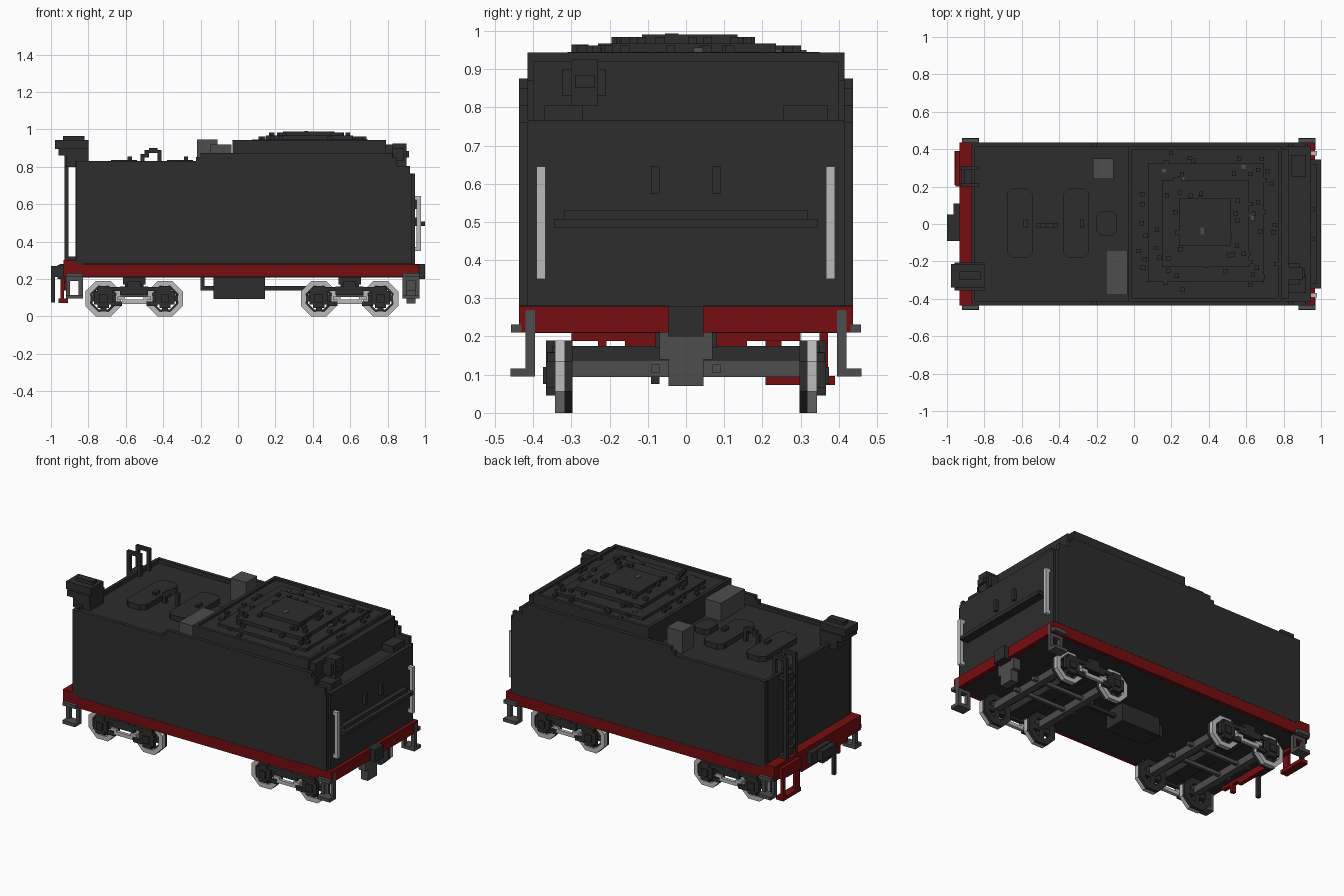
import bpy, bmesh, math, random
from mathutils import Matrix, Vector

if "Cube" in bpy.data.objects:
    bpy.data.objects.remove(bpy.data.objects["Cube"])


def material(name, r, g, b):
    m = bpy.data.materials.new(name)
    m.use_nodes = True
    m.diffuse_color = (r, g, b, 1)
    bsdf = next(n for n in m.node_tree.nodes if n.type == 'BSDF_PRINCIPLED')
    bsdf.inputs["Base Color"].default_value = (r, g, b, 1)
    return m


DARK = material("dark_iron", 0.026, 0.026, 0.026)
RED = material("frame_red", 0.18, 0.004, 0.005)
GREY = material("mid_grey", 0.075, 0.075, 0.075)
LIGHT = material("light_steel", 0.5, 0.5, 0.5)


def finish(name, bm, mat):
    bmesh.ops.recalc_face_normals(bm, faces=bm.faces)
    me = bpy.data.meshes.new(name)
    bm.to_mesh(me)
    bm.free()
    me.materials.append(mat)
    ob = bpy.data.objects.new(name, me)
    bpy.context.collection.objects.link(ob)
    return ob


def boxes(name, mat, *items):
    """One object from boxes given as x0, x1, y0, y1, z0, z1."""
    bm = bmesh.new()
    for x0, x1, y0, y1, z0, z1 in items:
        mid = Vector((x0 + x1, y0 + y1, z0 + z1)) / 2
        size = (abs(x1 - x0), abs(y1 - y0), abs(z1 - z0), 1)
        bmesh.ops.create_cube(bm, size=1, matrix=Matrix.Translation(mid) @ Matrix.Diagonal(size))
    return finish(name, bm, mat)


def prism(name, mat, points, lo, hi, axis='Y'):
    """Extrude a profile (x, z) along y, or (x, y) along z."""
    bm = bmesh.new()
    put = (lambda a, b, t: (a, t, b)) if axis == 'Y' else (lambda a, b, t: (a, b, t))
    f = bm.faces.new([bm.verts.new(put(a, b, lo)) for a, b in points])
    r = bmesh.ops.extrude_face_region(bm, geom=[f])
    vs = [v for v in r['geom'] if isinstance(v, bmesh.types.BMVert)]
    bmesh.ops.translate(bm, verts=vs, vec=Vector(put(0, 0, hi - lo)))
    return finish(name, bm, mat)


def ring(name, mat, cx, cz, outer, inner, y0, y1):
    """Eight-sided ring around the y axis; sizes are across flats."""
    bm = bmesh.new()
    rows = []
    for i in range(8):
        a = math.radians(22.5 + 45 * i)
        c, s = math.cos(a), math.sin(a)
        k = 1 / math.cos(math.radians(22.5))
        rows.append([bm.verts.new((cx + r * k * c, y, cz + r * k * s))
                     for r, y in ((outer, y0), (outer, y1), (inner, y1), (inner, y0))])
    for i in range(8):
        p, q = rows[i], rows[(i + 1) % 8]
        for j in range(4):
            n = (j + 1) % 4
            bm.faces.new((p[j], p[n], q[n], q[j]))
    return finish(name, bm, mat)


def chamfer_rect(x0, x1, y0, y1, c):
    return [(x0 + c, y0), (x1 - c, y0), (x1, y0 + c), (x1, y1 - c),
            (x1 - c, y1), (x0 + c, y1), (x0, y1 - c), (x0, y0 + c)]


# Tank body, stepped side plates and low rim
prism("tank_body", DARK, [(-.87, .28), (.945, .28), (.945, .76), (.80, .76), (.80, .87),
                          (-.03, .87), (-.03, .805), (-.87, .805)], -.415, .415)
plate = [(-.865, .28), (.93, .28), (.93, .76), (.92, .76), (.92, .805), (.85, .805), (.85, .85),
         (.825, .85), (.825, .875), (-.20, .875), (-.20, .852), (-.225, .852), (-.225, .83), (-.865, .83)]
for side, s in (("right", -1), ("left", 1)):
    prism(side + "_side_plate", DARK, plate, s * .413, s * .437)
boxes("end_rim", DARK, (-.87, -.85, -.413, .413, .80, .83))
boxes("rear_shelf_rim", DARK, (.92, .945, -.413, .413, .755, .765))

# Coal bunker and stepped coal heap
boxes("bunker", DARK, (-.03, .79, -.415, .415, .865, .928), (.79, .828, -.40, .40, .76, .92))
boxes("bunker_rim", DARK, (-.03, -.01, -.415, .415, .92, .943), (.77, .79, -.415, .415, .92, .943),
      (-.01, .77, -.415, -.395, .92, .943), (-.01, .77, .395, .415, .92, .943))
boxes("coal_heap", DARK, (.075, .695, -.31, .325, .92, .945), (.15, .615, -.23, .235, .94, .967),
      (.24, .515, -.115, .135, .96, .99))
random.seed(4)
lumps = []
for x0, x1, y0, y1, z, n in ((.0, .75, -.37, .37, .92, 60), (.09, .67, -.29, .3, .94, 34),
                             (.16, .59, -.21, .21, .962, 24)):
    for i in range(n):
        x, y = random.uniform(x0, x1), random.uniform(y0, y1)
        lumps.append((x, x + .023, y, y + .023, z, z + .022))
boxes("coal_lumps", DARK, *lumps)
boxes("pale_coal", GREY, (.225, .27, .215, .25, .93, .952), (.15, .17, .275, .295, .93, .95),
      (.62, .645, .02, .06, .94, .957), (.355, .375, -.055, -.02, .975, .993),
      (.575, .595, .295, .315, .93, .95))

# Deck fittings
boxes("deck_lockers", GREY, (-.22, -.11, .24, .35, .80, .945), (-.15, -.035, -.38, -.14, .80, .92))
for name, x in (("front_hatch", -.61), ("rear_hatch", -.31)):
    prism(name, DARK, chamfer_rect(x - .07, x + .07, -.18, .19, .03), .80, .838, 'Z')
    boxes(name + "_knob", DARK, (x + .02, x + .042, -.02, .025, .83, .855))
prism("filler_cap", DARK, chamfer_rect(-.20, -.09, -.062, .07, .025), .80, .84, 'Z')
boxes("deck_lever", DARK, (-.52, -.50, -.018, .005, .80, .87), (-.50, -.475, -.018, .005, .85, .89),
      (-.475, -.43, -.018, .005, .875, .90), (-.43, -.41, -.018, .005, .80, .89))

# Lamp housing on the left end and lamp over the rear shelf
boxes("end_lamp", DARK, (-.92, -.80, -.35, -.21, .80, .86), (-.96, -.80, -.355, -.205, .86, .90),
      (-.978, -.80, -.34, -.215, .895, .943), (-.935, -.82, -.30, -.255, .94, .965))
boxes("rear_lamp", DARK, (.825, .90, -.30, -.23, .805, .925), (.825, .885, -.325, -.21, .83, .90),
      (.89, .915, -.29, -.24, .85, .885), (.83, .92, -.37, -.27, .76, .805))
boxes("rear_tool_box", DARK, (.84, .92, .255, .37, .76, .805))

# Ladder with curved-over grips
ladder = []
for y in (.2, .29):
    ladder += [(-.927, -.905, y, y + .02, .30, .945), (-.927, -.83, y, y + .02, .925, .947),
               (-.85, -.83, y, y + .02, .80, .945)]
ladder += [(-.925, -.905, .2, .31, .34 + .075 * i, .36 + .075 * i) for i in range(7)]
ladder += [(-.91, -.86, .2, .31, z, z + .02) for z in (.30, .80)]
boxes("ladder", DARK, *ladder)

# Rear wall details
boxes("rear_rail", DARK, (.94, .975, -.32, .32, .508, .53), (.94, 1.0, -.345, .345, .485, .508))
boxes("rear_brackets", DARK, (.94, .965, -.092, -.07, .575, .645), (.94, .965, .068, .09, .575, .645))
rails = []
for y in (-.38, .378):
    rails += [(.955, .978, y - .012, y + .012, .35, .645)]
    rails += [(.94, .96, y - .012, y + .012, z, z + .022) for z in (.35, .623)]
boxes("rear_handrails", LIGHT, *rails)

# Frame: red edges around a dark floor
boxes("frame_floor", DARK, (-.91, .94, -.415, .415, .209, .285))
boxes("frame_edges", RED, (-.83, .95, -.437, -.413, .21, .279), (-.83, .95, .413, .437, .21, .279))
boxes("end_beams", RED, (.94, .968, -.437, .437, .21, .279), (-.932, -.865, -.437, .437, .21, .302),
      (-.885, -.83, -.437, .437, .21, .285))
boxes("end_apron", RED, (-.93, -.905, -.30, .30, .188, .212), (-.93, -.905, -.16, .16, .165, .19),
      (-.93, -.905, -.23, -.208, .14, .21))
boxes("red_step", RED, (-.955, -.93, .20, .39, .21, .28), (-.95, -.93, .208, .25, .09, .215),
      (-.95, -.93, .35, .372, .09, .215), (-.96, -.91, .208, .39, .073, .096))

# Corner steps
for name, x0, x1 in (("end", -.92, -.83), ("rear", .88, .97)):
    parts = []
    for s in (-1, 1):
        parts += [(x0, x0 + .022, s * .395, s * .42, .10, .27), (x1 - .022, x1, s * .395, s * .42, .10, .27),
                  (x0, x1, s * .395, s * .46, .095, .116), (x0, x1, s * .395, s * .42, .19, .212),
                  (x0, x1, s * .43, s * .458, .21, .232)]
    boxes(name + "_corner_steps", GREY, *parts)

# Couplers
boxes("rear_coupler", DARK, (.94, 1.0, -.046, .046, .20, .28))
boxes("rear_coupler_hook", GREY, (.90, .95, -.07, .07, .14, .21), (.90, .95, -.046, .046, .07, .15))
boxes("end_coupler", DARK, (-.965, -.92, -.09, .11, .20, .275), (-1.0, -.96, -.09, .05, .21, .27),
      (-1.0, -.978, -.092, -.07, .075, .22))

# Underfloor box and brake rod
boxes("underfloor_box", DARK, (-.13, .145, -.07, .07, .094, .212))
boxes("brake_rod", DARK, (-.20, .40, -.01, .012, .14, .162), (-.20, -.178, -.01, .012, .14, .212))

# Two trucks with four wheels each
R, H = .095, .165
for name, cx in (("end_truck", -.555), ("rear_truck", .597)):
    boxes(name + "_bolster", DARK, (cx - .05, cx + .05, -.35, .35, .13, .175),
          (cx - .06, cx + .06, -.08, .08, .17, .212))
    boxes(name + "_rods", GREY, *[(cx - .22, cx + .22, y, y + .02, .105, .127) for y in (-.09, .07)])
    for dx in (-H, H):
        x = cx + dx
        boxes(name + "_axle", GREY, (x - .022, x + .022, -.30, .30, .094, .139))
    for side, s in (("right", -1), ("left", 1)):
        frame = [(cx - .2, cx + .2, s * .343, s * .362, .135, .158),
                 (cx - .075, cx + .075, s * .343, s * .366, .115, .16),
                 (cx - .035, cx + .035, s * .343, s * .366, .155, .19)]
        for dx in (-H, H):
            x = cx + dx
            tag = name + "_" + side
            ring(tag + "_tyre", LIGHT, x, R, R, .068, s * .318, s * .343)
            ring(tag + "_flange", DARK, x, R, R, .058, s * .297, s * .318)
            boxes(tag + "_spokes", DARK, (x - .016, x + .016, s * .30, s * .335, .025, .165),
                  (x - .07, x + .07, s * .30, s * .335, .079, .111))
            frame += [(x - .05, x + .05, s * .343, s * .366, .065, .135),
                      (x - .03, x + .03, s * .343, s * .366, .045, .16),
                      (x - .022, x + .022, s * .36, s * .375, .075, .12)]
            sgn = 1 if dx < 0 else -1
            frame.append((x + sgn * .04, x + sgn * .10, s * .343, s * .362, .055, .08))
        boxes(name + "_" + side + "_side_frame", DARK, *frame)
        boxes(name + "_" + side + "_spring", LIGHT, (cx - .065, cx + .065, s * .343, s * .364, .068, .09),
              (cx - .09, cx - .05, s * .343, s * .364, .088, .108),
              (cx + .05, cx + .09, s * .343, s * .364, .088, .108))
